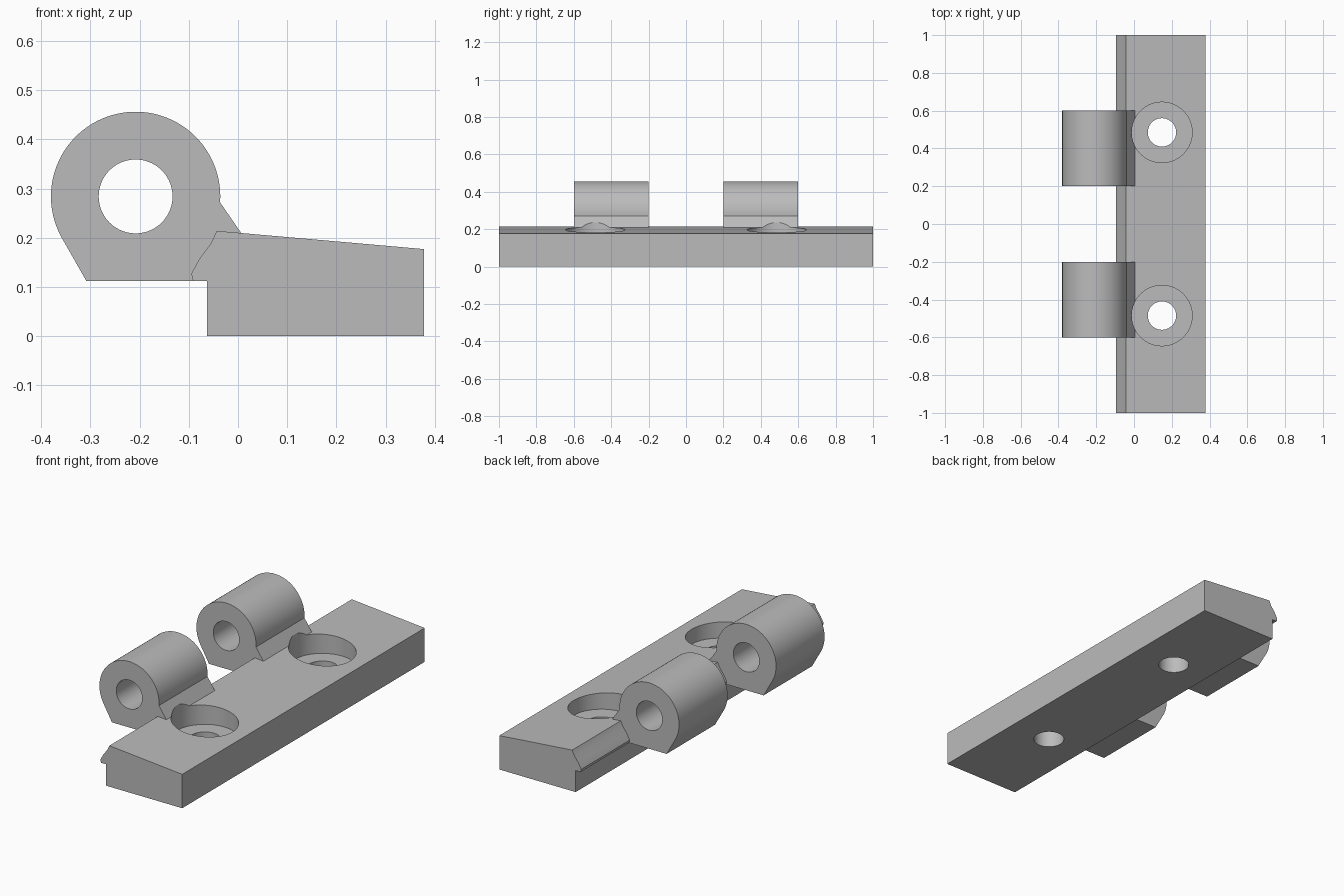
import bpy, bmesh
from math import cos, sin, radians
from mathutils import Matrix, Vector

cube = bpy.data.objects.get("Cube")
if cube:
    bpy.data.objects.remove(cube, do_unlink=True)

grey = bpy.data.materials.new("plain grey")
grey.use_nodes = True
colour = (0.5, 0.5, 0.5, 1)
grey.diffuse_color = colour
grey.node_tree.nodes["Principled BSDF"].inputs["Base Color"].default_value = colour


def add_object(name, bm):
    bmesh.ops.recalc_face_normals(bm, faces=bm.faces)
    mesh = bpy.data.meshes.new(name)
    bm.to_mesh(mesh)
    bm.free()
    mesh.materials.append(grey)
    obj = bpy.data.objects.new(name, mesh)
    bpy.context.collection.objects.link(obj)
    return obj


def extrude_profile(name, points, y0, y1):
    """Extrude an x-z outline along y."""
    bm = bmesh.new()
    face = bm.faces.new([bm.verts.new((x, y0, z)) for x, z in points])
    new = bmesh.ops.extrude_face_region(bm, geom=[face])["geom"]
    verts = [v for v in new if isinstance(v, bmesh.types.BMVert)]
    bmesh.ops.translate(bm, verts=verts, vec=(0, y1 - y0, 0))
    return add_object(name, bm)


def cylinder(name, radius, start, end):
    start, end = Vector(start), Vector(end)
    axis = end - start
    turn = axis.to_track_quat("Z", "Y").to_matrix().to_4x4()
    bm = bmesh.new()
    bmesh.ops.create_cone(bm, cap_ends=True, segments=96, radius1=radius,
                          radius2=radius, depth=axis.length,
                          matrix=Matrix.Translation((start + end) / 2) @ turn)
    return add_object(name, bm)


def boolean(target, other, operation):
    """Apply a boolean and remove the tool object."""
    other.hide_render = True
    mod = target.modifiers.new(operation, "BOOLEAN")
    mod.operation, mod.object, mod.solver = operation, other, "EXACT"
    bpy.context.view_layer.objects.active = target
    bpy.ops.object.modifier_apply(modifier=mod.name)
    bpy.data.objects.remove(other, do_unlink=True)


# Mounting plate with sloping top and overhanging lip
plate = extrude_profile("hinge_leaf", [
    (-0.063, 0), (0.378, 0), (0.378, 0.177), (-0.043, 0.214),
    (-0.056, 0.187), (-0.078, 0.158), (-0.095, 0.127),
    (-0.091, 0.112), (-0.063, 0.112)], -1, 1)

# Knuckles: round barrel flowing into a flat foot and a short fillet
cx, cz, r = -0.208, 0.284, 0.172
arc = [(cx + r * cos(radians(a)), cz + r * sin(radians(a)))
       for a in range(-4, 211, 2)]
outline = arc + [(-0.308, 0.112), (-0.07, 0.112), (-0.05, 0.13),
                 (0.0, 0.16), (0.02, 0.19)]
for side in (-1, 1):
    y0, y1 = sorted((0.2 * side, 0.6 * side))
    knuckle = extrude_profile("knuckle", outline, y0, y1)
    boolean(plate, knuckle, "UNION")

# Pin bore through both knuckles
boolean(plate, cylinder("pin_bore", 0.075, (cx, -1.2, cz), (cx, 1.2, cz)), "DIFFERENCE")

# Counterbored screw holes
for y in (-0.485, 0.485):
    boolean(plate, cylinder("counterbore", 0.16, (0.148, y, 0.105), (0.148, y, 0.6)), "DIFFERENCE")
    boolean(plate, cylinder("screw_hole", 0.075, (0.148, y, -0.1), (0.148, y, 0.3)), "DIFFERENCE")

bpy.ops.object.select_all(action="DESELECT")
plate.select_set(True)
bpy.context.view_layer.objects.active = plate
bpy.ops.object.shade_smooth_by_angle(angle=radians(20))
